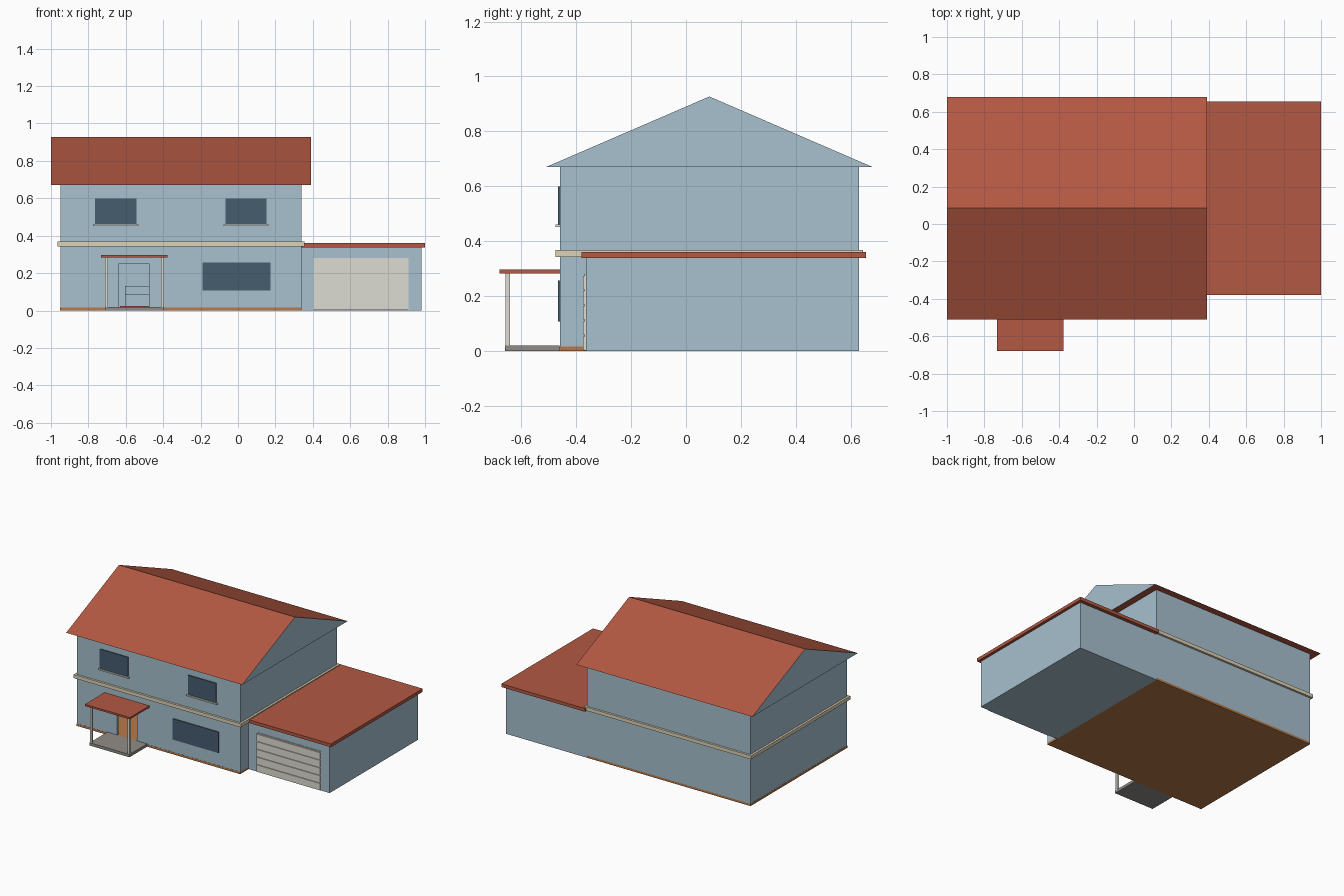
import bpy, bmesh

if "Cube" in bpy.data.objects:
    bpy.data.objects.remove(bpy.data.objects["Cube"])


def mat(name, r, g, b):
    m = bpy.data.materials.new(name)
    m.diffuse_color = (r, g, b, 1)
    m.use_nodes = True
    m.node_tree.nodes["Principled BSDF"].inputs["Base Color"].default_value = m.diffuse_color
    return m


BLUE = mat("wall_blue", 0.386, 0.533, 0.624)
RED = mat("roof_red", 0.45, 0.098, 0.055)
BEIGE = mat("trim_beige", 0.73, 0.65, 0.47)
GREY = mat("light_grey", 0.73, 0.72, 0.65)
STONE = mat("porch_stone", 0.283, 0.27, 0.246)
GLASS = mat("window_glass", 0.06, 0.109, 0.159)
BROWN = mat("floor_brown", 0.473, 0.195, 0.065)


def finish(name, bm, *mats):
    bmesh.ops.recalc_face_normals(bm, faces=bm.faces)
    me = bpy.data.meshes.new(name)
    bm.to_mesh(me)
    bm.free()
    for m in mats:
        me.materials.append(m)
    ob = bpy.data.objects.new(name, me)
    bpy.context.collection.objects.link(ob)
    return ob


def box(name, x, y, z, m):
    """Box from (min, max) ranges."""
    bm = bmesh.new()
    bmesh.ops.create_cube(bm, size=1)
    for v in bm.verts:
        v.co = [r[0] if c < 0 else r[1] for c, r in zip(v.co, (x, y, z))]
    return finish(name, bm, m)


def prism(name, points, offset, *mats, rule=None):
    """Extrude a flat profile along an offset."""
    bm = bmesh.new()
    f = bm.faces.new([bm.verts.new(p) for p in points])
    new = bmesh.ops.extrude_face_region(bm, geom=[f], use_keep_orig=True)
    bmesh.ops.translate(bm, vec=offset,
                        verts=[v for v in new["geom"] if isinstance(v, bmesh.types.BMVert)])
    bmesh.ops.recalc_face_normals(bm, faces=bm.faces)
    if rule:
        for face in bm.faces:
            face.material_index = rule(face)
    return finish(name, bm, *mats)


X0, X1, Y0, Y1, ZF, ZT, T = -0.95, 0.34, -0.46, 0.63, 0.016, 0.67, 0.02

# House shell, with an open doorway in the front wall
box("floor", (X0 - .001, X1), (Y0 - .001, Y1), (0, ZF), BROWN)
outline = [(X0, ZF), (-0.635, ZF), (-0.635, 0.252), (-0.475, 0.252),
           (-0.475, ZF), (X1, ZF), (X1, ZT), (X0, ZT)]
prism("front_wall", [(x, Y0, z) for x, z in outline], (0, T, 0), BLUE)
box("back_wall", (X0, X1), (Y1 - T, Y1), (ZF, ZT), BLUE)
box("left_wall", (X0, X0 + T), (Y0 + T, Y1 - T), (ZF, ZT), BLUE)
box("right_wall", (X1 - T, X1), (Y0 + T, Y1 - T), (ZF, ZT), BLUE)
box("storey_band", (-0.965, 0.355), (-0.475, 0.645), (0.343, 0.368), BEIGE)

# Gable roof: red slopes and underside, blue ends
prism("gable_roof", [(-1, -0.51, ZT), (-1, 0.68, ZT), (-1, 0.085, 0.927)], (1.39, 0, 0),
      RED, BLUE, rule=lambda f: int(abs(f.normal.x) > 0.9))

# Windows and sills
for side, x in (("left", (-0.765, -0.543)), ("right", (-0.067, 0.153))):
    box(f"upper_window_{side}", x, (Y0 - .007, Y0 + .001), (0.46, 0.6), GLASS)
    box(f"window_sill_{side}", (x[0] - .01, x[1] + .01), (-0.475, Y0), (0.452, 0.461), GREY)
box("lower_window", (-0.19, 0.174), (Y0 - .007, Y0 + .001), (0.108, 0.257), GLASS)

# Porch
box("porch_slab", (-0.71, -0.395), (-0.66, Y0 - .001), (0, 0.02), STONE)
box("porch_roof", (-0.733, -0.378), (-0.68, Y0), (0.283, 0.296), RED)
for side, x in (("left", -0.71), ("right", -0.411)):
    box(f"porch_post_{side}", (x, x + .016), (-0.658, -0.642), (0.02, 0.283), GREY)

# Interior glimpsed through the doorway
box("rug", (-0.63, -0.15), (0.1, 0.45), (ZF, 0.025), RED)
box("sofa_seat", (-0.605, -0.2), (0.25, 0.42), (0.025, 0.085), BLUE)
box("sofa_back", (-0.605, -0.2), (0.42, 0.46), (0.025, 0.13), BLUE)

# Garage
box("garage", (X1, 0.98), (-0.365, Y1), (0, 0.338), BLUE)
box("garage_roof", (X1, 1.0), (-0.38, 0.655), (0.338, 0.361), RED)
box("garage_door", (0.405, 0.912), (-0.369, -0.364), (0.002, 0.28), GREY)
for i in range(5):
    z = 0.004 + i * 0.055
    box(f"garage_door_panel_{i + 1}", (0.407, 0.91), (-0.375, -0.368), (z, z + 0.049), GREY)
